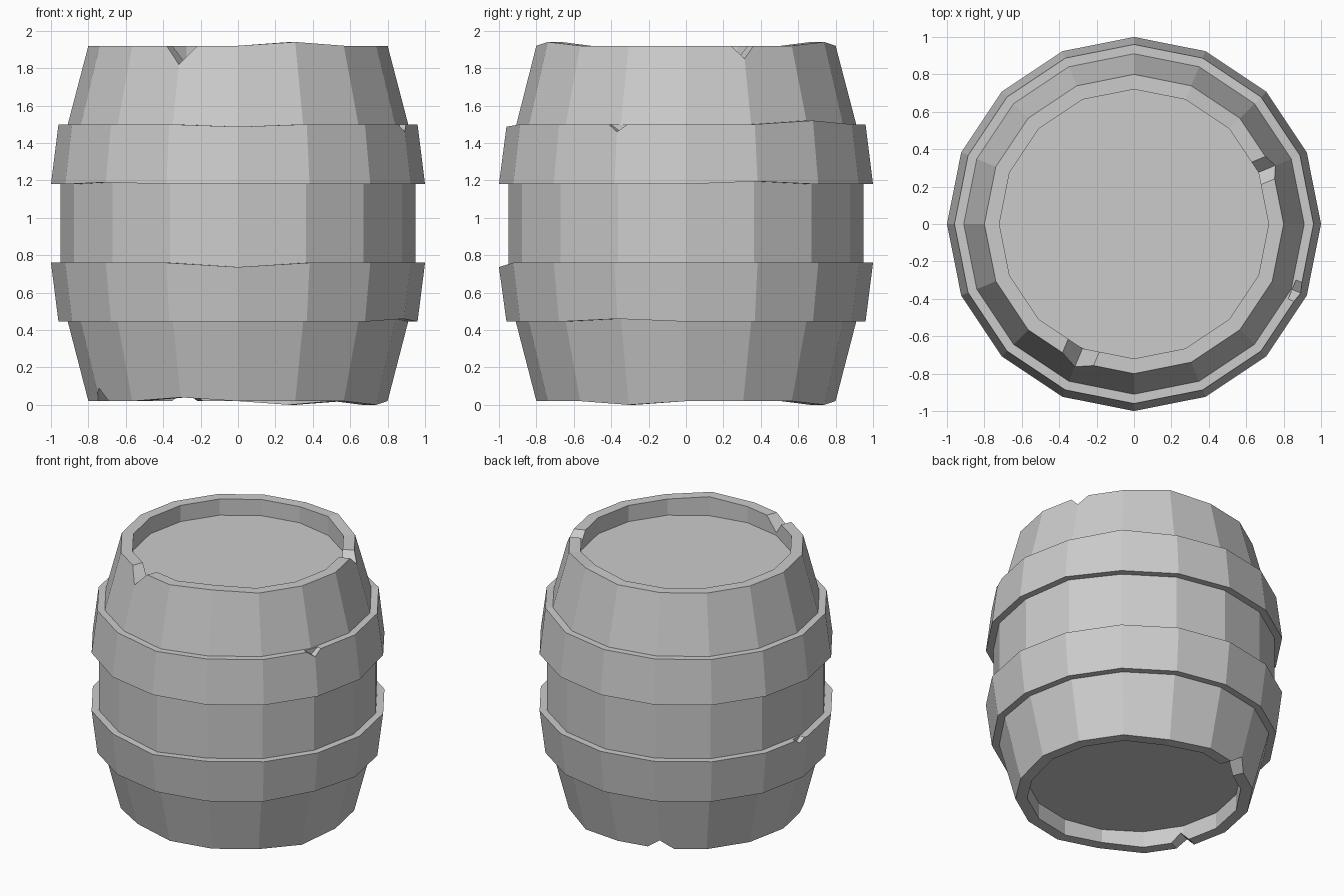
import bpy, bmesh
from math import sin, cos, radians
from mathutils import Vector

if "Cube" in bpy.data.objects:
    bpy.data.objects.remove(bpy.data.objects["Cube"])

SIDES = 16

# Half profile (radius, height) from bottom head, over rim and hoops, to top head
PROFILE = [
    (0.72, 0.14), (0.72, 0.02), (0.80, 0.02),      # bottom recess and rim
    (0.91, 0.445), (0.96, 0.445),                  # lower hoop
    (1.00, 0.76), (0.95, 0.76),
    (0.95, 1.18), (1.00, 1.18),                    # upper hoop
    (0.96, 1.50), (0.91, 1.50),
    (0.80, 1.92), (0.72, 1.92), (0.72, 1.80),      # top rim and recess
]

# Worn edges: (profile rows, side index, height shift)
WEAR = [
    ((11, 12), 13, 0.02), ((11, 12), 3, 0.02),
    ((1, 2), 15, -0.02), ((1, 2), 3, -0.02), ((1, 2), 13, -0.02), ((1, 2), 11, 0.02),
    ((9, 10), 12, -0.013), ((9, 10), 2, 0.02),
    ((7, 8), 10, 0.01), ((7, 8), 1, 0.015),
    ((5, 6), 12, -0.023), ((3, 4), 15, 0.015),
]
WEAR = [w for w in WEAR if w != ((1, 2), 13, -0.02)]


def new_object(name, bm):
    bmesh.ops.recalc_face_normals(bm, faces=bm.faces)
    mesh = bpy.data.meshes.new(name)
    bm.to_mesh(mesh)
    bm.free()
    obj = bpy.data.objects.new(name, mesh)
    bpy.context.collection.objects.link(obj)
    return obj


def lathe(name, profile, wear):
    bm = bmesh.new()
    rows = []
    for r, z in profile:
        rows.append([bm.verts.new((r * cos(radians(360 * i / SIDES)),
                                   r * sin(radians(360 * i / SIDES)), z))
                     for i in range(SIDES)])
    for a, b in zip(rows, rows[1:]):
        for i in range(SIDES):
            j = (i + 1) % SIDES
            bm.faces.new((a[i], a[j], b[j], b[i]))
    bm.faces.new(rows[0])
    bm.faces.new(rows[-1])
    for row_ids, side, dz in wear:
        for k in row_ids:
            rows[k][side].co.z += dz
    return new_object(name, bm)


def notch(angle, r_in, r_out, z, width, depth, up=1):
    """V-shaped wedge pointing into an edge; up=-1 cuts from below."""
    a = radians(angle)
    radial, tangent = Vector((cos(a), sin(a), 0)), Vector((-sin(a), cos(a), 0))
    extra = 0.06
    half = width / 2 * (depth + extra) / depth
    section = [(0, -depth), (half, extra), (-half, extra)]
    bm = bmesh.new()
    ends = [[bm.verts.new(radial * r + tangent * t + Vector((0, 0, z + up * h)))
             for t, h in section] for r in (r_in, r_out)]
    bm.faces.new(ends[0])
    bm.faces.new(ends[1])
    for i in range(3):
        j = (i + 1) % 3
        bm.faces.new((ends[0][i], ends[0][j], ends[1][j], ends[1][i]))
    cutter = new_object("notch_cutter", bm)
    cutter.hide_render = True
    return cutter


barrel = lathe("barrel", PROFILE, WEAR)

# Chips in the rims and hoops
cutters = [
    notch(247.5, 0.6, 0.95, 1.92, 0.18, 0.10),
    notch(22.5, 0.6, 0.95, 1.92, 0.13, 0.07),
    notch(112.5, 0.6, 0.95, 0.02, 0.18, 0.07, up=-1),
    notch(204, 0.6, 0.95, 0.02, 0.13, 0.07, up=-1),
    notch(-22.5, 0.915, 1.1, 1.50, 0.11, 0.04),
    notch(176, 0.955, 1.1, 0.76, 0.08, 0.03),
]
bpy.context.view_layer.objects.active = barrel
for c in cutters:
    mod = barrel.modifiers.new("chip", 'BOOLEAN')
    mod.operation, mod.solver, mod.object = 'DIFFERENCE', 'EXACT', c
    bpy.ops.object.modifier_apply(modifier=mod.name)
    bpy.data.objects.remove(c)
